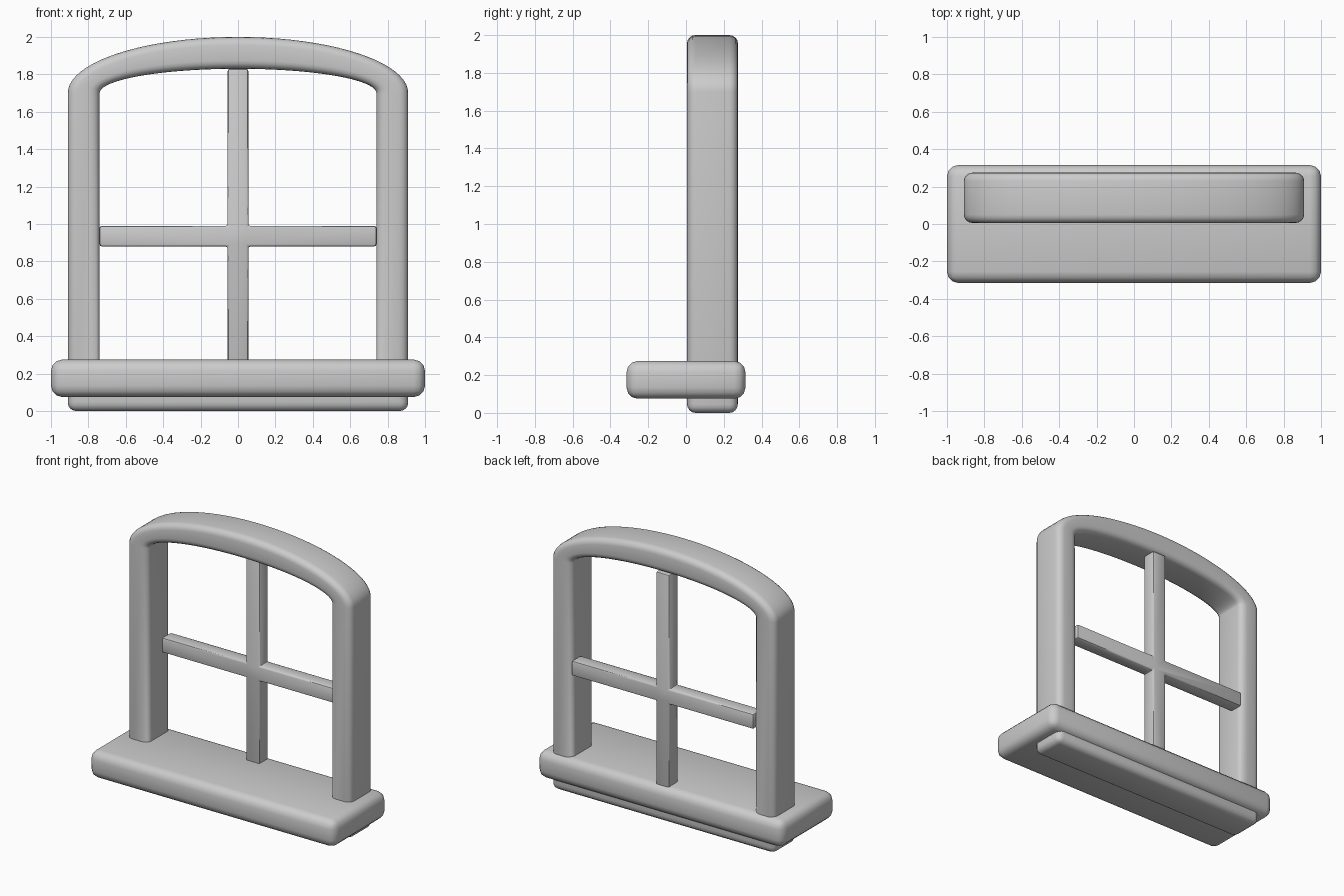
import bpy, bmesh, math

cube = bpy.data.objects.get("Cube")
if cube:
    bpy.data.objects.remove(cube, do_unlink=True)

grey = bpy.data.materials.new("plain grey")
grey.use_nodes = True
grey.diffuse_color = (0.6, 0.6, 0.6, 1)
grey.node_tree.nodes["Principled BSDF"].inputs["Base Color"].default_value = (0.6, 0.6, 0.6, 1)


def finish(name, bm, bevel, segments):
    """Turn a bmesh into a smooth object with rounded edges."""
    bmesh.ops.recalc_face_normals(bm, faces=bm.faces)
    mesh = bpy.data.meshes.new(name)
    bm.to_mesh(mesh)
    bm.free()
    mesh.materials.append(grey)
    obj = bpy.data.objects.new(name, mesh)
    bpy.context.collection.objects.link(obj)
    mod = obj.modifiers.new("rounded edges", 'BEVEL')
    mod.width = bevel
    mod.segments = segments
    mod.limit_method = 'ANGLE'
    mod.angle_limit = math.radians(50)
    bpy.ops.object.select_all(action='DESELECT')
    obj.select_set(True)
    bpy.context.view_layer.objects.active = obj
    bpy.ops.object.modifier_apply(modifier=mod.name)
    bpy.ops.object.shade_smooth_by_angle(angle=math.radians(40))
    return obj


def extrude_outline(points, y0, y1):
    """Solid from an x-z outline, from y0 to y1."""
    bm = bmesh.new()
    face = bm.faces.new([bm.verts.new((x, y0, z)) for x, z in points])
    result = bmesh.ops.extrude_face_region(bm, geom=[face])
    verts = [v for v in result["geom"] if isinstance(v, bmesh.types.BMVert)]
    bmesh.ops.translate(bm, verts=verts, vec=(0, y1 - y0, 0))
    return bm


def arch(half_width, bottom, spring, rise, steps=40):
    """Outline with straight sides and an elliptical top."""
    curve = [(half_width * math.cos(math.pi * i / steps),
              spring + rise * math.sin(math.pi * i / steps)) for i in range(steps + 1)]
    return [(-half_width, bottom), (half_width, bottom)] + curve


# Arched frame: outer and inner outlines joined by strips of quads
bm = bmesh.new()
outlines = [arch(0.91, 0, 1.70, 0.30), arch(0.74, 0.17, 1.70, 0.13)]
rings = [[bm.verts.new((x, y, z)) for x, z in outline]
         for outline, y in ((outlines[0], 0.005), (outlines[0], 0.275),
                            (outlines[1], 0.275), (outlines[1], 0.005))]
count = len(rings[0])
for a, b in zip(rings, rings[1:] + rings[:1]):
    for i in range(count):
        j = (i + 1) % count
        bm.faces.new((a[i], a[j], b[j], b[i]))
finish("arched_frame", bm, 0.045, 4)

# Window sill
w, low, high = 1.0, 0.075, 0.275
sill = extrude_outline([(-w, low), (w, low), (w, high), (-w, high)], -0.315, 0.315)
finish("window_sill", sill, 0.06, 3)

# Crossed glazing bars as one plus-shaped solid, near the back of the frame
b, w, low, high, top, bottom = 0.055, 0.74, 0.88, 0.99, 1.83, 0.2
half = [(b, bottom), (b, low), (w, low), (w, high), (b, high), (b, top)]
cross = extrude_outline(half + [(-x, z) for x, z in reversed(half)], 0.17, 0.275)
finish("glazing_bars", cross, 0.012, 2)
